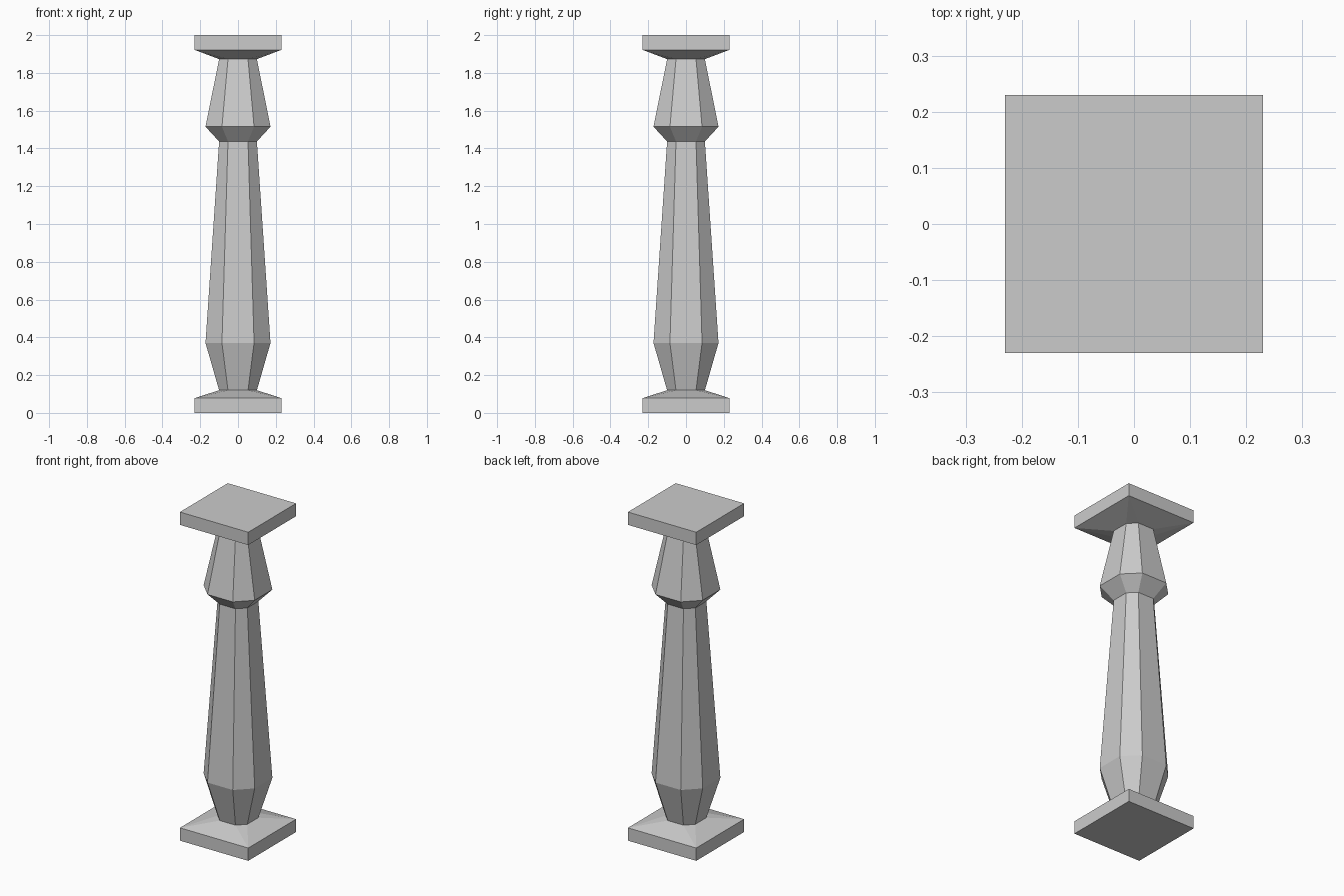
import bpy
import bmesh

cube = bpy.data.objects.get("Cube")
if cube:
    bpy.data.objects.remove(cube, do_unlink=True)

stone = bpy.data.materials.new("pale grey stone")
stone.use_nodes = True
grey = (0.6, 0.6, 0.6, 1)
stone.diffuse_color = grey
stone.node_tree.nodes["Principled BSDF"].inputs["Base Color"].default_value = grey


def loft(name, sections, cap_bottom=False, cap_top=False):
    """Loft chamfered squares given as (half width, half flat side, z)."""
    bm = bmesh.new()
    rings = []
    for h, c, z in sections:
        pts = [(h, -c), (h, c), (c, h), (-c, h), (-h, c), (-h, -c), (-c, -h), (c, -h)]
        rings.append([bm.verts.new((x, y, z)) for x, y in pts])
    for low, high in zip(rings, rings[1:]):
        for i in range(8):
            j = (i + 1) % 8
            bm.faces.new((low[i], low[j], high[j], high[i]))
    if cap_bottom:
        bm.faces.new(rings[0][::-1])
    if cap_top:
        bm.faces.new(rings[-1])
    # Square sections have paired corners, so merge them
    bmesh.ops.remove_doubles(bm, verts=bm.verts[:], dist=0.0001)
    bmesh.ops.recalc_face_normals(bm, faces=bm.faces[:])
    mesh = bpy.data.meshes.new(name)
    bm.to_mesh(mesh)
    bm.free()
    mesh.materials.append(stone)
    obj = bpy.data.objects.new(name, mesh)
    bpy.context.collection.objects.link(obj)
    return obj


SLAB = 0.23
NECK = (0.1, 0.053)
BELLY = (0.172, 0.085)

# Square foot sloping in to the eight-sided shaft
loft("base_plinth", [(SLAB, SLAB, 0), (SLAB, SLAB, 0.078), (*NECK, 0.12)], cap_bottom=True)

# Long tapering shaft
loft("shaft", [(*NECK, 0.12), (*BELLY, 0.37), (*NECK, 1.437)])

# Flared collar narrowing upwards
loft("upper_collar", [(*NECK, 1.437), (*BELLY, 1.515), (*NECK, 1.873)])

# Square top slab
top = loft("capital", [(*NECK, 1.873), (SLAB, SLAB, 1.922), (SLAB, SLAB, 2)], cap_top=True)
